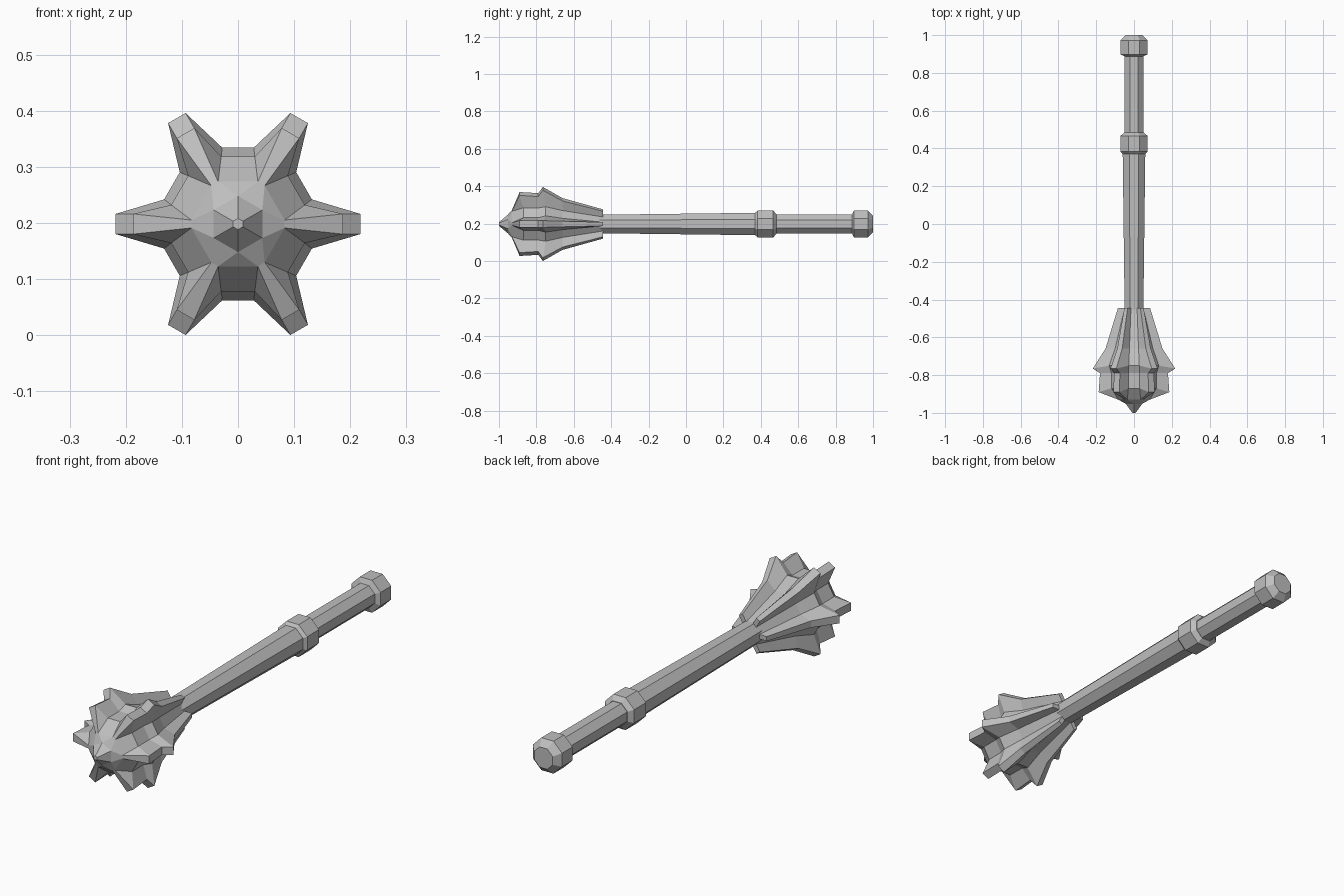
import bpy, bmesh
from math import pi, cos, sin

AXIS_Z = 0.198  # height of the weapon's long axis

old = bpy.data.objects.get("Cube")
if old:
    bpy.data.objects.remove(old)

steel = bpy.data.materials.new("grey steel")
steel.use_nodes = True
steel.diffuse_color = (0.52, 0.52, 0.52, 1)
steel.node_tree.nodes["Principled BSDF"].inputs["Base Color"].default_value = (0.52, 0.52, 0.52, 1)


def around(angle, out, side, y):
    """Point at a distance out along an angle, shifted sideways, at depth y."""
    return (out * cos(angle) - side * sin(angle), y,
            AXIS_Z + out * sin(angle) + side * cos(angle))


def loft(name, rings):
    """Skin a list of equal-length point rings and close both ends."""
    bm = bmesh.new()
    loops = [[bm.verts.new(p) for p in ring] for ring in rings]
    for a, b in zip(loops, loops[1:]):
        for i in range(len(a)):
            j = (i + 1) % len(a)
            bm.faces.new((a[i], a[j], b[j], b[i]))
    bm.faces.new(loops[0])
    bm.faces.new(loops[-1])
    bmesh.ops.remove_doubles(bm, verts=bm.verts, dist=0.0015)
    bmesh.ops.recalc_face_normals(bm, faces=bm.faces)
    mesh = bpy.data.meshes.new(name)
    bm.to_mesh(mesh)
    bm.free()
    mesh.materials.append(steel)
    obj = bpy.data.objects.new(name, mesh)
    bpy.context.collection.objects.link(obj)
    return obj


def octagon(y, flat):
    """Eight-sided ring with flats up, down and to the sides."""
    return [around(pi / 8 + k * pi / 4, flat / cos(pi / 8), 0, y) for k in range(8)]


def flanged_ring(blade, valley):
    """Six blades and six valleys, each given as (y, distance, half width)."""
    points = []
    for k in range(6):
        for turn, (y, out, half) in ((0, blade), (pi / 6, valley)):
            for side in (-half, half):
                points.append(around(k * pi / 3 + turn, out, side, y))
    return points


def hexagon_ring(y, r):
    """Plain hexagon, laid out like a flanged ring so that it can be skinned."""
    return flanged_ring((y, r * cos(pi / 6), r / 2), (y, r, 0))


# Flanged head: pointed nose, stepped blades, long taper to the shaft
loft("flanged_head", [
    hexagon_ring(-1.0, 0.01),
    hexagon_ring(-0.952, 0.05),
    flanged_ring((-0.93, 0.083, 0.007), (-0.93, 0.0754, 0.0354)),
    flanged_ring((-0.89, 0.187, 0.018), (-0.87, 0.12, 0.03)),
    flanged_ring((-0.79, 0.18, 0.018), (-0.79, 0.12, 0.03)),
    flanged_ring((-0.765, 0.218, 0.018), (-0.75, 0.136, 0.028)),
    flanged_ring((-0.66, 0.151, 0.015), (-0.66, 0.102, 0.024)),
    flanged_ring((-0.445, 0.085, 0.01), (-0.445, 0.048, 0.016)),
])

# Octagonal handle parts, each as (y, distance to the flats)
parts = {
    "shaft": [(-0.5, 0.049), (0.39, 0.06)],
    "collar": [(0.37, 0.06), (0.383, 0.072), (0.466, 0.072), (0.484, 0.052)],
    "grip": [(0.46, 0.05), (0.92, 0.05)],
    "pommel": [(0.888, 0.05), (0.898, 0.072), (0.972, 0.072), (1.0, 0.045)],
}
for name, profile in parts.items():
    loft(name, [octagon(y, flat) for y, flat in profile])
